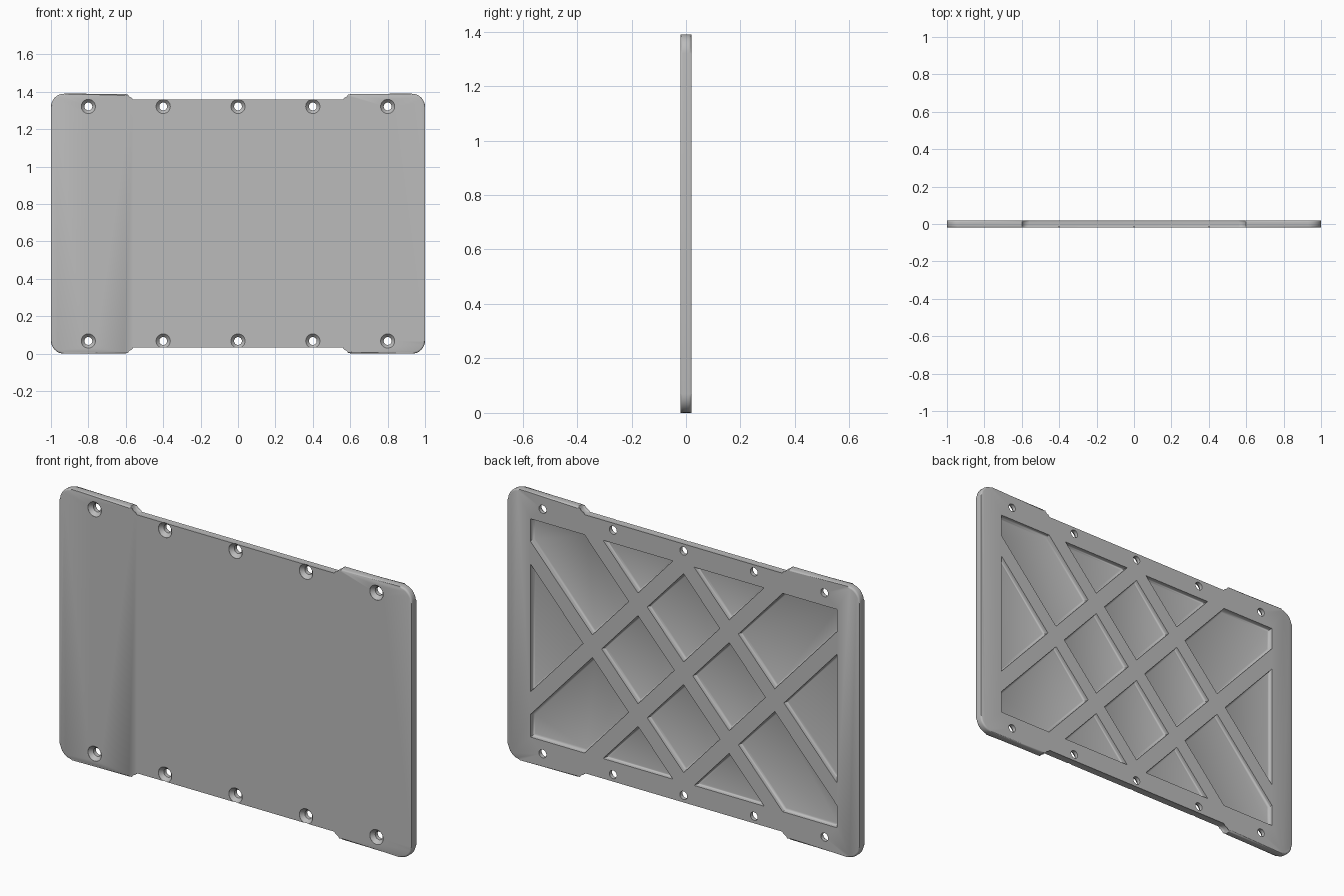
import bpy, bmesh, math
from mathutils import Vector

old = bpy.data.objects.get("Cube")
if old:
    bpy.data.objects.remove(old)

HALF_W, HALF_H, HALF_T = 1.0, 0.695, 0.02
MID = HALF_H

grey = bpy.data.materials.new("plain grey")
grey.use_nodes = True
colour = (0.5, 0.5, 0.5, 1)
grey.diffuse_color = colour
grey.node_tree.nodes["Principled BSDF"].inputs["Base Color"].default_value = colour


def loft(bm, layers):
    """Closed solid through (outline, y) layers with matching point counts."""
    rings = [[bm.verts.new((x, y, z + MID)) for x, z in pts] for pts, y in layers]
    n = len(rings[0])
    for a, b in zip(rings, rings[1:]):
        for i in range(n):
            bm.faces.new((a[i], a[(i + 1) % n], b[(i + 1) % n], b[i]))
    bm.faces.new(rings[0])
    bm.faces.new(rings[-1])


def make_object(name, bm):
    bmesh.ops.recalc_face_normals(bm, faces=bm.faces)
    mesh = bpy.data.meshes.new(name)
    bm.to_mesh(mesh)
    bm.free()
    mesh.materials.append(grey)
    obj = bpy.data.objects.new(name, mesh)
    bpy.context.collection.objects.link(obj)
    return obj


def arc(cx, cz, r, start, end, steps):
    angles = [math.radians(start + (end - start) * i / steps) for i in range(steps + 1)]
    return [(cx + r * math.cos(a), cz + r * math.sin(a)) for a in angles]


# Plate outline: rounded corners, shallow recess along the top and bottom edges
corner = 0.07
quarter = arc(HALF_W - corner, HALF_H - corner, corner, 0, 90, 8)
quarter += arc(0.56, HALF_H + 0.008, 0.04, -12, -90, 6)
half = quarter + [(-x, z) for x, z in reversed(quarter)]
outline = half + [(-x, -z) for x, z in half]

bm = bmesh.new()
loft(bm, [(outline, -HALF_T), (outline, HALF_T)])
rim = [e for e in bm.edges if abs(e.verts[0].co.y - e.verts[1].co.y) < 1e-6]
bmesh.ops.bevel(bm, geom=rim, offset=0.009, segments=3, profile=0.5, affect='EDGES')
plate = make_object("ribbed_panel", bm)


# Pockets: the cells left between a frame and a lattice of diagonal ribs
FRAME_X, FRAME_Z = 0.87, 0.56
CELL_X, CELL_Z = 0.264, 0.29
RIB, RIB_HALF = 1.96, 0.2


def clip(pts, normal, limit):
    """Keep the part of a convex outline where normal . p <= limit."""
    out = []
    for p, q in zip(pts, pts[1:] + pts[:1]):
        dp, dq = normal.dot(p) - limit, normal.dot(q) - limit
        if dp <= 0:
            out.append(p)
        if dp * dq < 0:
            out.append(p + (q - p) * (dp / (dp - dq)))
    return out


def cell(u_range, v_range, inset):
    w, h = FRAME_X - inset, FRAME_Z - inset
    pts = [Vector(p) for p in ((w, h), (-w, h), (-w, -h), (w, -h))]
    for sign, (low, high) in ((1, u_range), (-1, v_range)):
        axis = Vector((1 / CELL_X, sign / CELL_Z))
        shift = inset * axis.length
        pts = clip(pts, axis, high - shift)
        pts = clip(pts, -axis, -low - shift)
    return pts


inner, outer = RIB - RIB_HALF, RIB + RIB_HALF
bands = [(-9, -outer), (-inner, -RIB_HALF), (RIB_HALF, inner), (outer, 9)]
profile = [(0, 0.04), (0, 0.008), (0.002, 0.002), (0.006, -0.002), (0.012, -0.004)]
bm = bmesh.new()
for u in bands:
    for v in bands:
        layers = [(cell(u, v, inset), y) for inset, y in profile]
        if len(layers[0][0]) > 2:
            loft(bm, layers)
pockets = make_object("pocket_cutter", bm)

# Screw holes, countersunk from the front
bm = bmesh.new()
for x in (-0.8, -0.4, 0, 0.4, 0.8):
    for z in (-0.627, 0.627):
        loft(bm, [(arc(x, z, r, 0, 348.75, 31), y)
                  for r, y in ((0.038, -0.04), (0.038, -0.019), (0.021, 0), (0.021, 0.04))])
holes = make_object("screw_hole_cutter", bm)

# Cut, then bake the result and drop the cutters
for cutter in (pockets, holes):
    cutter.hide_render = True
    mod = plate.modifiers.new(cutter.name, 'BOOLEAN')
    mod.operation = 'DIFFERENCE'
    mod.solver = 'EXACT'
    mod.object = cutter
bpy.context.view_layer.objects.active = plate
plate.select_set(True)
for mod in list(plate.modifiers):
    bpy.ops.object.modifier_apply(modifier=mod.name)
for cutter in (pockets, holes):
    bpy.data.objects.remove(cutter)
bpy.ops.object.shade_smooth_by_angle(angle=math.radians(35))
